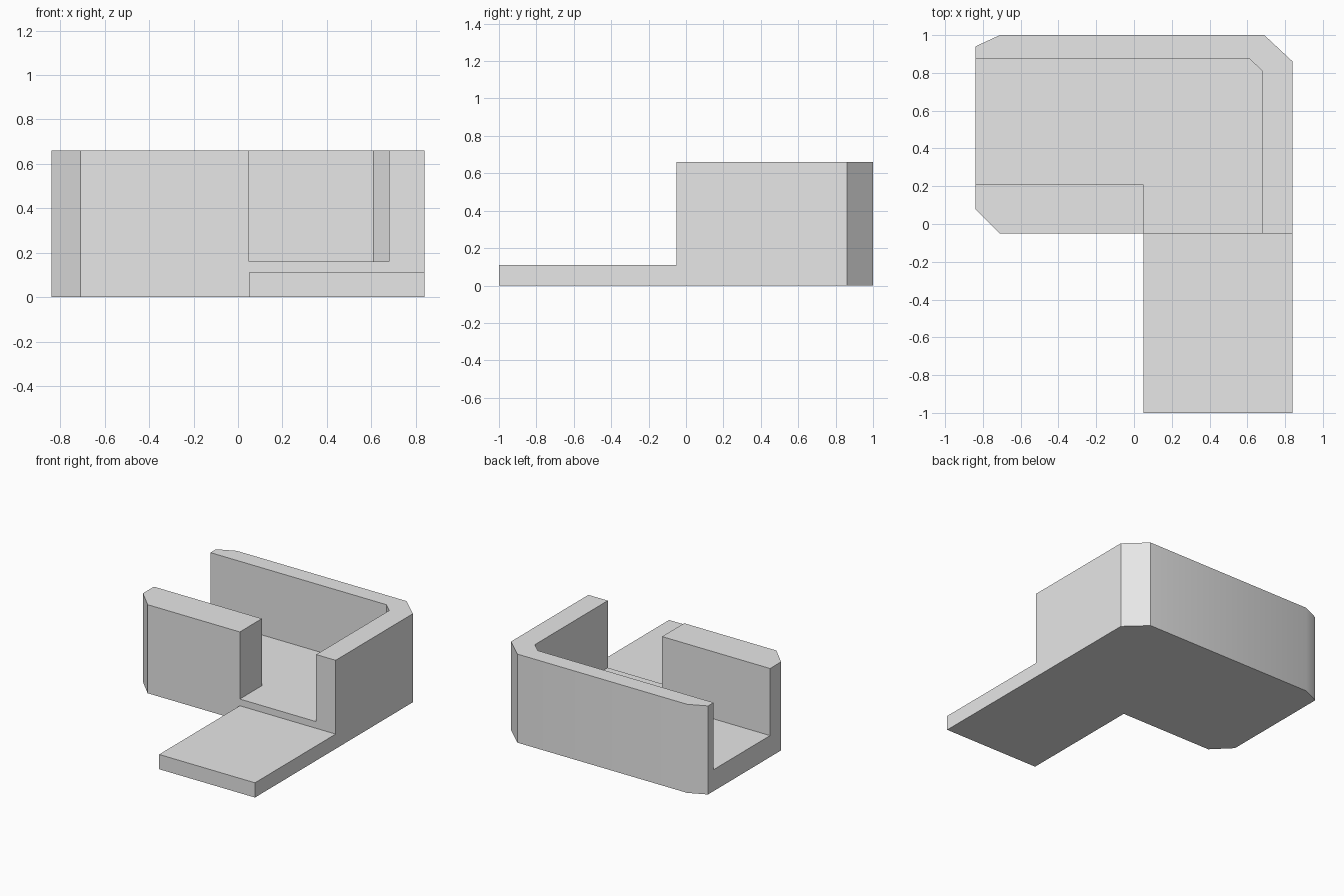
import bpy
import bmesh
from math import radians

default_cube = bpy.data.objects.get("Cube")
if default_cube:
    bpy.data.objects.remove(default_cube)

# Single light grey material
grey = bpy.data.materials.new("light grey")
grey.use_nodes = True
colour = (0.8, 0.8, 0.8, 1)
grey.diffuse_color = colour
grey.node_tree.nodes["Principled BSDF"].inputs["Base Color"].default_value = colour


def prism(name, outline, bottom, top):
    """Extrude a plan outline upward between two heights."""
    bm = bmesh.new()
    base = bm.faces.new([bm.verts.new((x, y, bottom)) for x, y in outline])
    side = bmesh.ops.extrude_face_region(bm, geom=[base])["geom"]
    raised = [v for v in side if isinstance(v, bmesh.types.BMVert)]
    bmesh.ops.translate(bm, verts=raised, vec=(0, 0, top - bottom))
    bmesh.ops.recalc_face_normals(bm, faces=bm.faces)
    mesh = bpy.data.meshes.new(name)
    bm.to_mesh(mesh)
    bm.free()
    mesh.materials.append(grey)
    obj = bpy.data.objects.new(name, mesh)
    bpy.context.collection.objects.link(obj)
    return obj


def combine(target, tool, operation):
    """Apply a boolean and discard the tool."""
    mod = target.modifiers.new("boolean", "BOOLEAN")
    mod.object, mod.operation, mod.solver = tool, operation, "EXACT"
    bpy.ops.object.select_all(action="DESELECT")
    bpy.context.view_layer.objects.active = target
    target.select_set(True)
    bpy.ops.object.modifier_apply(modifier=mod.name)
    bpy.data.objects.remove(tool)


# Block with chamfered corners
body = prism("walled_tray", [
    (-0.84, 0.08), (-0.71, -0.05), (0.84, -0.05), (0.84, 0.86),
    (0.69, 1.0), (-0.71, 1.0), (-0.84, 0.94)], 0, 0.66)

# Channel that runs in from one side and turns out through the front
channel = prism("channel_cutter", [
    (-0.95, 0.21), (0.05, 0.21), (0.05, -0.15), (0.68, -0.15),
    (0.68, 0.81), (0.61, 0.875), (-0.95, 0.875)], 0.16, 0.8)
channel.hide_render = True
combine(body, channel, "DIFFERENCE")

# Low entry slab in front of the opening
slab = prism("entry_slab", [
    (0.05, -1), (0.84, -1), (0.84, -0.05), (0.05, -0.05)], 0, 0.11)
combine(body, slab, "UNION")

bpy.ops.object.shade_smooth_by_angle(angle=radians(30))
